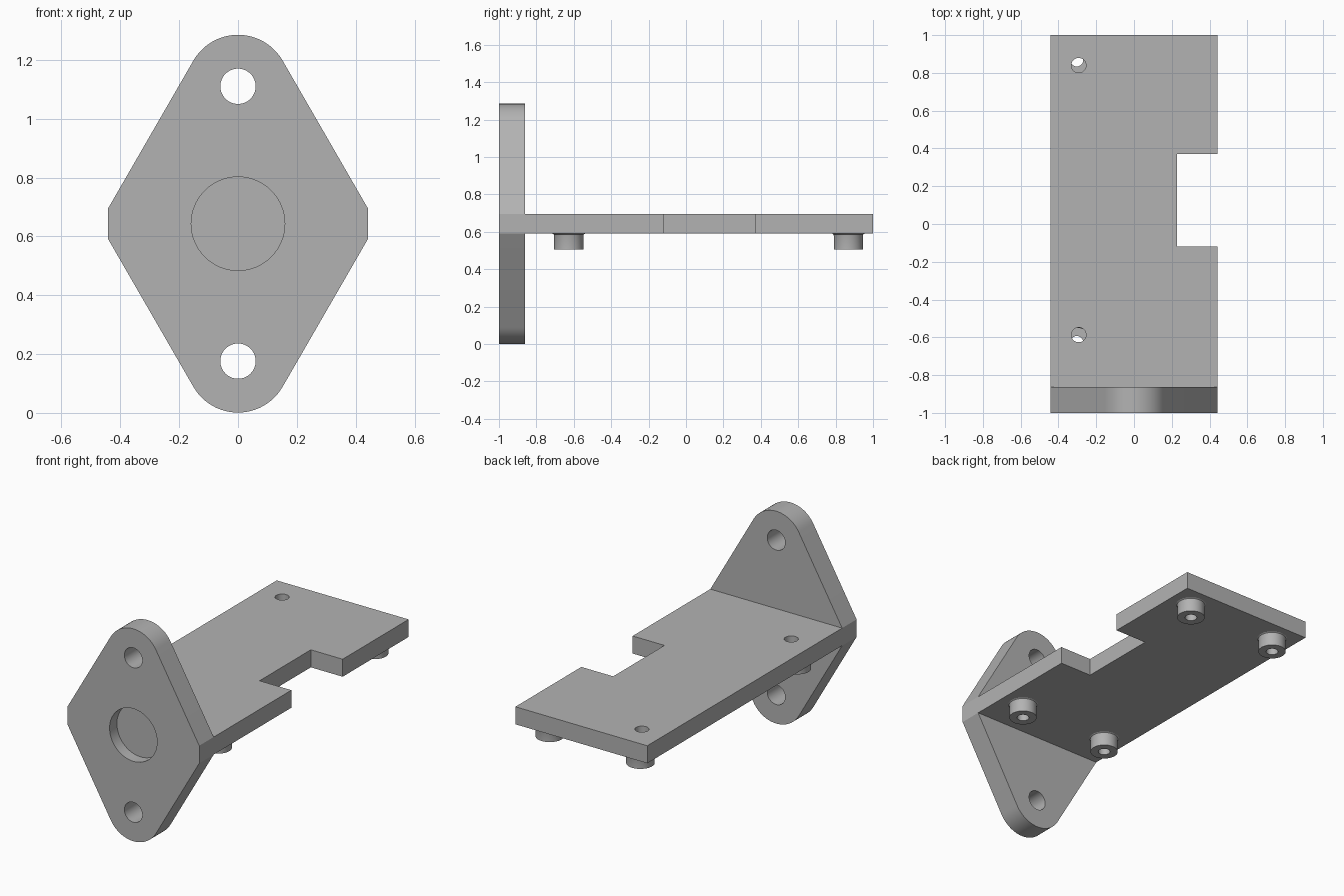
import bpy, bmesh
from math import pi, sin, cos, radians
from mathutils import Vector, Matrix

if "Cube" in bpy.data.objects:
    bpy.data.objects.remove(bpy.data.objects["Cube"], do_unlink=True)

grey = bpy.data.materials.new("plain grey")
grey.use_nodes = True
colour = (0.45, 0.45, 0.45, 1)
grey.diffuse_color = colour
grey.node_tree.nodes["Principled BSDF"].inputs["Base Color"].default_value = colour

HALF_W = 0.441
MID_Z = 0.643
PLATE_LOW, PLATE_HIGH = 0.59, 0.696
FLANGE_BACK = -0.862
BOSS_BOTTOM = 0.505


def make_object(name, bm):
    bmesh.ops.recalc_face_normals(bm, faces=bm.faces)
    mesh = bpy.data.meshes.new(name)
    bm.to_mesh(mesh)
    bm.free()
    mesh.materials.append(grey)
    ob = bpy.data.objects.new(name, mesh)
    bpy.context.collection.objects.link(ob)
    return ob


def prism(name, points, direction):
    """Extrude a flat outline along a direction."""
    bm = bmesh.new()
    face = bm.faces.new([bm.verts.new(p) for p in points])
    result = bmesh.ops.extrude_face_region(bm, geom=[face], use_keep_orig=True)
    verts = [v for v in result["geom"] if isinstance(v, bmesh.types.BMVert)]
    bmesh.ops.translate(bm, verts=verts, vec=Vector(direction))
    return make_object(name, bm)


def rod(centre, radius, depth, axis):
    """Cylinder cutter along y or z."""
    bm = bmesh.new()
    turn = Matrix.Rotation(pi / 2, 4, "X") if axis == "y" else Matrix()
    bmesh.ops.create_cone(bm, cap_ends=True, segments=64, radius1=radius,
                          radius2=radius, depth=depth,
                          matrix=Matrix.Translation(centre) @ turn)
    ob = make_object("hole_cutter", bm)
    ob.hide_render = True
    return ob


def activate(ob):
    bpy.ops.object.select_all(action="DESELECT")
    ob.select_set(True)
    bpy.context.view_layer.objects.active = ob


def cut(ob, cutters):
    activate(ob)
    for cutter in cutters:
        mod = ob.modifiers.new("hole", "BOOLEAN")
        mod.operation = "DIFFERENCE"
        mod.solver = "EXACT"
        mod.object = cutter
        bpy.ops.object.modifier_apply(modifier=mod.name)
        bpy.data.objects.remove(cutter, do_unlink=True)


def smooth(ob):
    activate(ob)
    bpy.ops.object.shade_smooth_by_angle(angle=radians(25))


# Diamond flange with rounded ends, bolt holes and a round front recess
HOLE_OFFSET, END_RADIUS = 0.467, 0.175
outline = []
for side in (1, -1):
    outline.append((side * HALF_W, -1, MID_Z + side * (PLATE_HIGH - MID_Z)))
    for i in range(25):
        a = radians(30 + 5 * i)
        outline.append((side * END_RADIUS * cos(a), -1,
                        MID_Z + side * (HOLE_OFFSET + END_RADIUS * sin(a))))
    outline.append((-side * HALF_W, -1, MID_Z + side * (PLATE_HIGH - MID_Z)))
flange = prism("mounting_flange", outline, (0, FLANGE_BACK + 1, 0))
cut(flange, [rod((0, -0.93, MID_Z + s * HOLE_OFFSET), 0.06, 0.4, "y") for s in (1, -1)]
    + [rod((0, -1, MID_Z), 0.159, 0.14, "y")])
smooth(flange)

# Base plate with a side notch and two small holes
NOTCH_X, NOTCH_FRONT, NOTCH_BACK = 0.228, -0.12, 0.37
plan = [(-HALF_W, FLANGE_BACK), (HALF_W, FLANGE_BACK), (HALF_W, NOTCH_FRONT),
        (NOTCH_X, NOTCH_FRONT), (NOTCH_X, NOTCH_BACK), (HALF_W, NOTCH_BACK),
        (HALF_W, 1), (-HALF_W, 1)]
plate = prism("base_plate", [(x, y, PLATE_LOW) for x, y in plan],
              (0, 0, PLATE_HIGH - PLATE_LOW))
cut(plate, [rod((-0.293, y, MID_Z), 0.039, 0.3, "z") for y in (-0.587, 0.84)])
smooth(plate)

# Hollow bosses under the plate, flared where they meet it
BORE, WALL = 0.034, 0.078
section = [(BORE, PLATE_LOW), (BORE, BOSS_BOTTOM), (WALL, BOSS_BOTTOM),
           (WALL, PLATE_LOW - 0.010), (WALL + 0.002, PLATE_LOW - 0.004),
           (WALL + 0.008, PLATE_LOW)]
for x, side in ((0.303, "left"), (-0.303, "right")):
    for y, end in ((-0.627, "front"), (0.868, "back")):
        bm = bmesh.new()
        verts = [bm.verts.new((r, 0, z)) for r, z in section]
        edges = [bm.edges.new(pair) for pair in zip(verts, verts[1:])]
        bmesh.ops.spin(bm, geom=verts + edges, cent=(0, 0, 0), axis=(0, 0, 1),
                       angle=2 * pi, steps=48, use_merge=True)
        bmesh.ops.remove_doubles(bm, verts=bm.verts, dist=0.0001)
        bmesh.ops.translate(bm, verts=bm.verts, vec=(x, y, 0))
        smooth(make_object(f"{end}_{side}_boss", bm))
